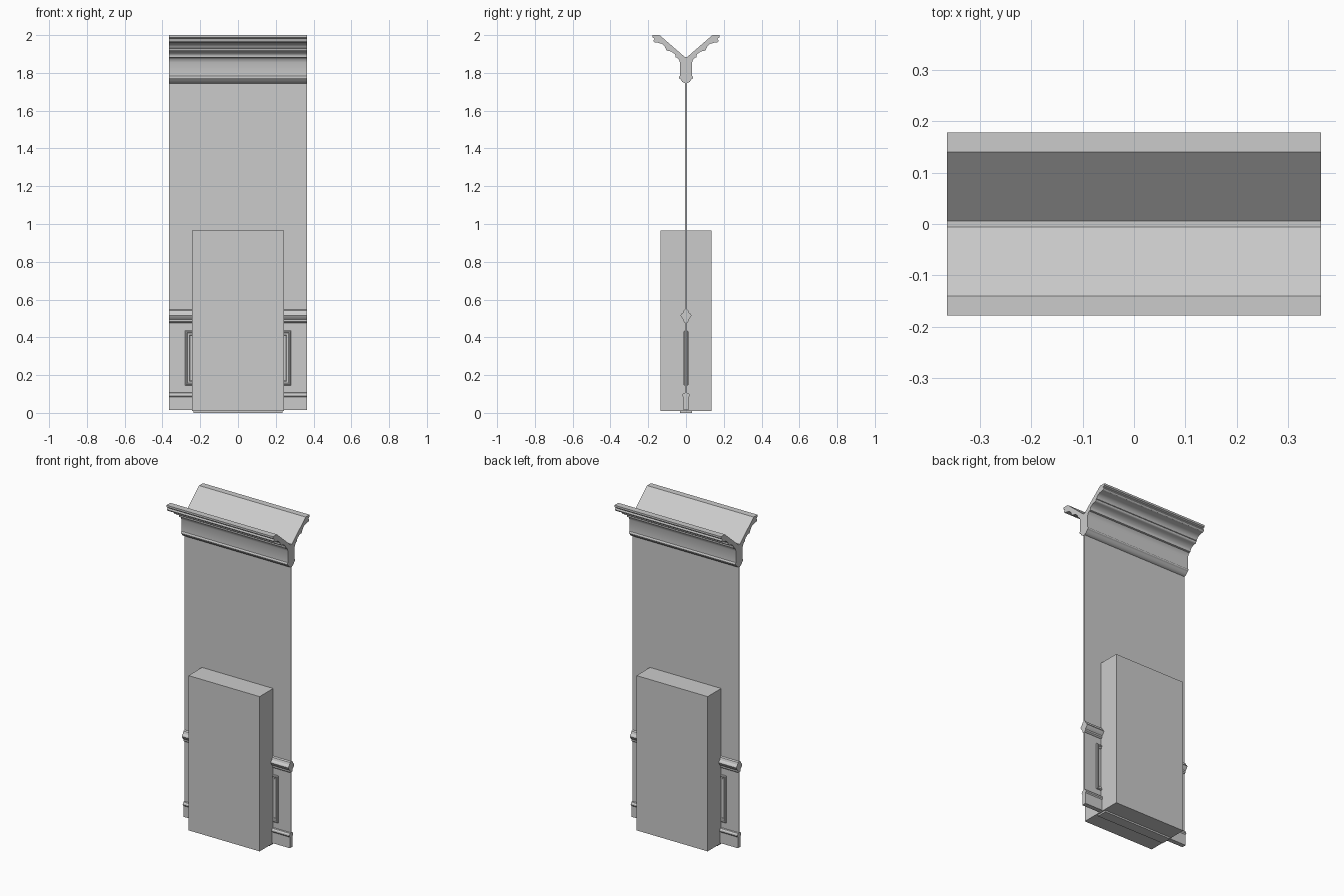
import bpy, bmesh, math

if "Cube" in bpy.data.objects:
    bpy.data.objects.remove(bpy.data.objects["Cube"])

HALF = 0.364  # half of the wall width
T = 0.004     # half of the wall thickness


def finish(name, bm, smooth=False):
    bmesh.ops.recalc_face_normals(bm, faces=bm.faces)
    me = bpy.data.meshes.new(name)
    bm.to_mesh(me)
    bm.free()
    ob = bpy.data.objects.new(name, me)
    bpy.context.collection.objects.link(ob)
    if smooth:
        bpy.ops.object.select_all(action='DESELECT')
        ob.select_set(True)
        bpy.context.view_layer.objects.active = ob
        bpy.ops.object.shade_smooth_by_angle(angle=math.radians(30))
    return ob


def box(name, x, y, z0, z1):
    bm = bmesh.new()
    bmesh.ops.create_cube(bm, size=1)
    for v in bm.verts:
        v.co = (v.co.x * 2 * x, v.co.y * 2 * y, z0 + (v.co.z + 0.5) * (z1 - z0))
    return finish(name, bm)


def moulding(name, half_profile):
    """Mirror a (y, z) half profile across y = 0 and extrude it along x."""
    loop = half_profile + [(-y, z) for y, z in reversed(half_profile)]
    bm = bmesh.new()
    face = bm.faces.new([bm.verts.new((-HALF, y, z)) for y, z in loop])
    ext = bmesh.ops.extrude_face_region(bm, geom=[face], use_keep_orig=True)
    moved = [g for g in ext['geom'] if isinstance(g, bmesh.types.BMVert)]
    bmesh.ops.translate(bm, verts=moved, vec=(2 * HALF, 0, 0))
    return finish(name, bm, True)


def arc(cy, cz, ry, rz, a0, a1, n=6):
    return [(cy + ry * math.cos(math.radians(a0 + (a1 - a0) * i / n)),
             cz + rz * math.sin(math.radians(a0 + (a1 - a0) * i / n)))
            for i in range(n + 1)]


def frame(name, side, x, z0, z1, profile):
    """Mitred rectangular frame; profile is (inset, depth)."""
    bm = bmesh.new()
    rings = []
    for d, h in profile:
        pts = [(-x + d, z0 + d), (x - d, z0 + d), (x - d, z1 - d), (-x + d, z1 - d)]
        rings.append([bm.verts.new((px, side * h, pz)) for px, pz in pts])
    for a, b in zip(rings, rings[1:] + rings[:1]):
        for i in range(4):
            j = (i + 1) % 4
            bm.faces.new((a[i], a[j], b[j], b[i]))
    return finish(name, bm)


# thin wall sheet
box("wall", HALF, T, 0.015, 1.76)

# crown: sloped open top, stepped and coved underside, frieze and lower bead
crown = [(0.006, 1.884), (0.140, 2.0), (0.178, 2.0), (0.178, 1.988), (0.168, 1.983)]
crown += arc(0.160, 1.970, 0.012, 0.010, 60, -60, 4)
crown += [(0.150, 1.960)]
crown += arc(0.148, 1.922, 0.040, 0.036, 95, 165, 6)
crown += arc(0.094, 1.926, 0.012, 0.010, 20, -80, 4)
crown += [(0.080, 1.914), (0.060, 1.900), (0.056, 1.892), (0.056, 1.882),
          (0.046, 1.880), (0.038, 1.870), (0.032, 1.855), (0.032, 1.786)]
crown += arc(0.030, 1.776, 0.008, 0.008, 75, -75, 5)
crown += [(0.028, 1.764), (0.020, 1.753), (T, 1.745)]
moulding("crown_moulding", crown)

# chair rail
moulding("chair_rail", [
    (T, 0.548), (0.012, 0.543), (0.017, 0.530), (0.025, 0.524), (0.029, 0.516),
    (0.025, 0.508), (0.019, 0.500), (0.013, 0.494), (0.013, 0.484), (0.009, 0.479),
    (T, 0.477)])

# baseboard
moulding("baseboard", [
    (T, 0.107), (0.012, 0.105), (0.018, 0.098), (0.019, 0.090), (0.014, 0.083),
    (0.014, 0.015)])

# picture-frame panels on both faces
for side, tag in ((-1, "front"), (1, "back")):
    frame("panel_frame_" + tag, side, 0.28, 0.145, 0.435, [
        (0, 0.003), (0, 0.009), (0.004, 0.013), (0.009, 0.013),
        (0.013, 0.009), (0.022, 0.008), (0.026, 0.003)])

# large central block and small foot plate beneath it
box("central_block", 0.243, 0.136, 0.01, 0.965)
box("foot_plate", 0.235, 0.032, 0.0, 0.012)
